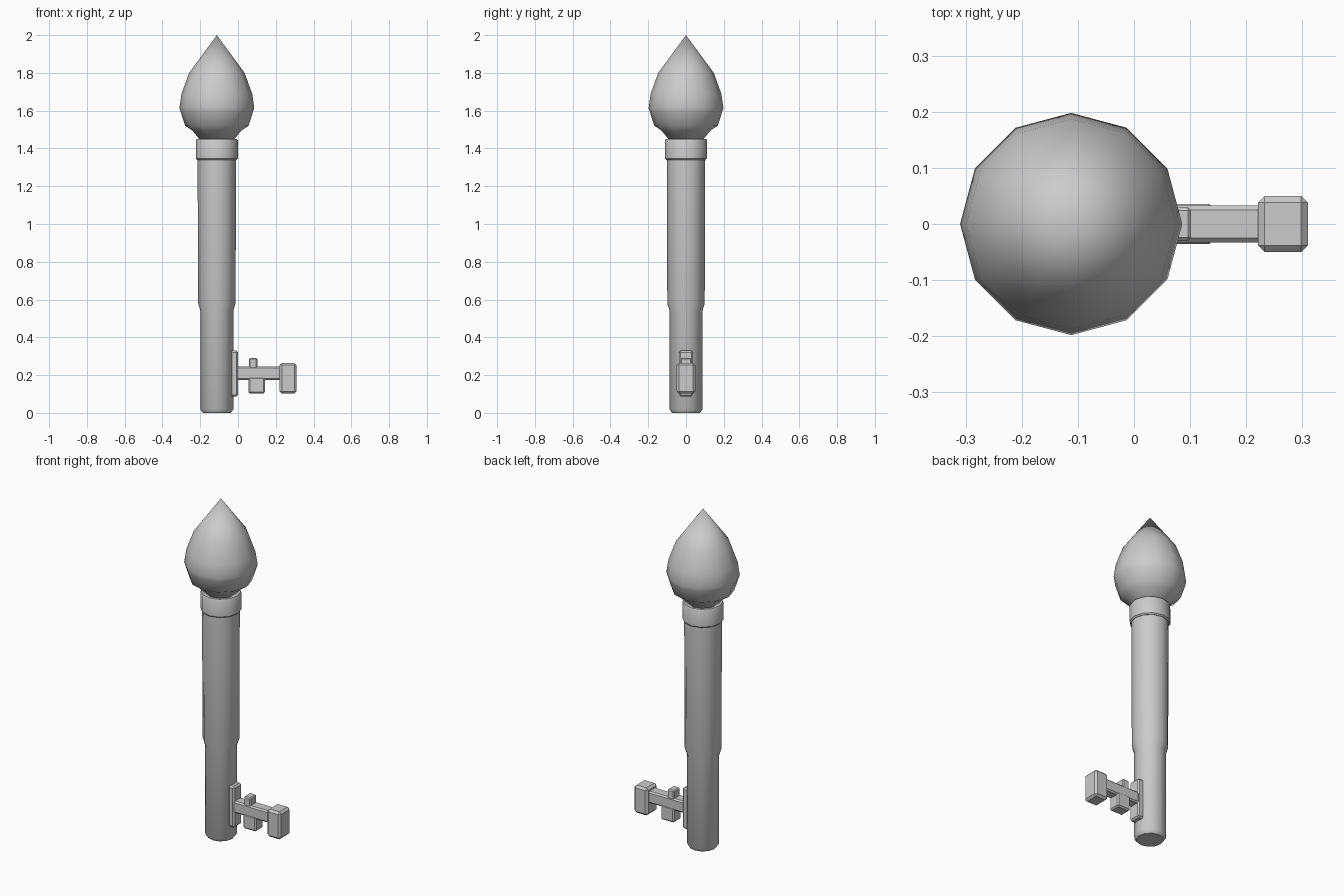
import bpy, bmesh, math

if "Cube" in bpy.data.objects:
    bpy.data.objects.remove(bpy.data.objects["Cube"])

CX = -0.112  # torch axis
SIDES = 12


def finish(name, bm, angle):
    bmesh.ops.recalc_face_normals(bm, faces=bm.faces[:])
    mesh = bpy.data.meshes.new(name)
    bm.to_mesh(mesh)
    bm.free()
    obj = bpy.data.objects.new(name, mesh)
    bpy.context.collection.objects.link(obj)
    bpy.ops.object.select_all(action='DESELECT')
    obj.select_set(True)
    bpy.context.view_layer.objects.active = obj
    bpy.ops.object.shade_smooth_by_angle(angle=math.radians(angle))
    return obj


def lathe(name, profile, angle=40):
    """Revolve (radius, z) points about the torch axis and cap open ends."""
    bm = bmesh.new()
    rings = []
    for r, z in profile:
        if r == 0:
            rings.append([bm.verts.new((CX, 0, z))] * SIDES)
        else:
            rings.append([bm.verts.new((CX + r * math.cos(2 * math.pi * i / SIDES),
                                        r * math.sin(2 * math.pi * i / SIDES), z))
                          for i in range(SIDES)])
    for a, b in zip(rings, rings[1:]):
        for i in range(SIDES):
            j = (i + 1) % SIDES
            quad = [a[i], a[j], b[j], b[i]]
            bm.faces.new(list(dict.fromkeys(quad)))
    for ring, (r, z) in ((rings[0], profile[0]), (rings[-1], profile[-1])):
        if r > 0:
            bm.faces.new(ring)
    return finish(name, bm, angle)


def block(name, x, y, z, bevel):
    """Chamfered box from x range, half width in y, and z range."""
    bm = bmesh.new()
    bmesh.ops.create_cube(bm, size=1)
    for v in bm.verts:
        v.co = (x[0] if v.co.x < 0 else x[1],
                -y if v.co.y < 0 else y,
                z[0] if v.co.z < 0 else z[1])
    bmesh.ops.bevel(bm, geom=bm.edges[:], offset=bevel, segments=1,
                    profile=0.5, affect='EDGES')
    return finish(name, bm, 30)


# Torch body
lathe("handle", [(0.074, 0.0), (0.087, 0.018), (0.087, 0.54),
                 (0.099, 0.58), (0.102, 1.36)])
lathe("collar", [(0.104, 1.34), (0.111, 1.347), (0.111, 1.443), (0.107, 1.45)])
lathe("flame", [(0.085, 1.44), (0.13, 1.495), (0.168, 1.52), (0.192, 1.595),
                (0.198, 1.615), (0.187, 1.69), (0.147, 1.80), (0, 2.0)], 60)

# Wall bracket
block("mount_plate", (-0.04, 0.0), 0.037, (0.087, 0.33), 0.009)
block("bracket_arm", (-0.01, 0.23), 0.033, (0.175, 0.245), 0.008)
block("upper_tab", (0.058, 0.102), 0.03, (0.23, 0.29), 0.006)
block("lower_tab", (0.055, 0.142), 0.036, (0.102, 0.19), 0.008)
block("wall_block", (0.221, 0.31), 0.05, (0.102, 0.265), 0.012)
